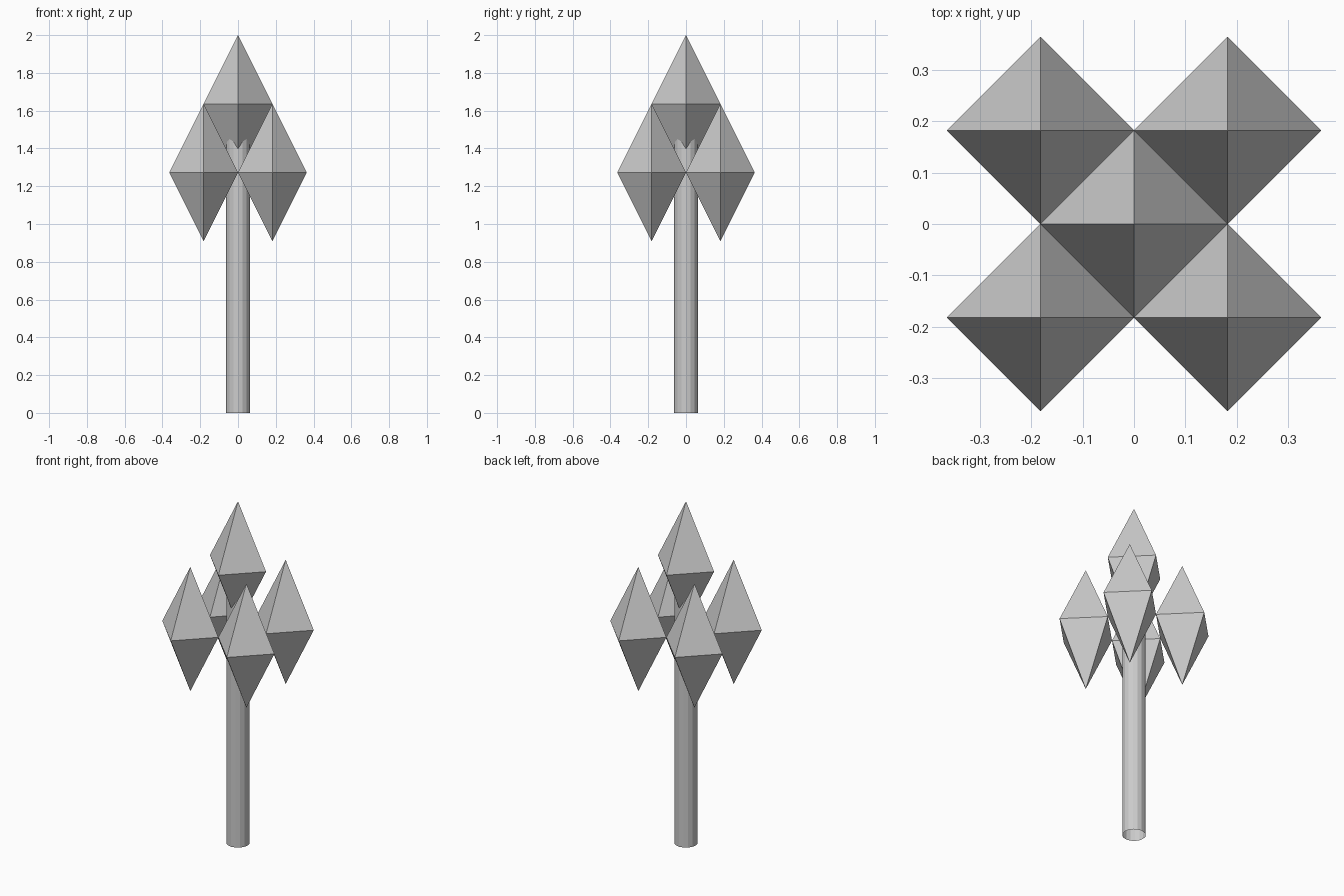
import bpy, bmesh

if "Cube" in bpy.data.objects:
    bpy.data.objects.remove(bpy.data.objects["Cube"])

U = 2 / 11  # half-width of one crystal


def mesh_object(name, bm):
    me = bpy.data.meshes.new(name)
    bm.to_mesh(me)
    bm.free()
    ob = bpy.data.objects.new(name, me)
    bpy.context.collection.objects.link(ob)
    return ob


def crystal(name, x, y, z):
    """Tall octahedron centred on its equator."""
    bm = bmesh.new()
    ring = [bm.verts.new(p) for p in ((U, 0, 0), (0, U, 0), (-U, 0, 0), (0, -U, 0))]
    top, bottom = bm.verts.new((0, 0, 2 * U)), bm.verts.new((0, 0, -2 * U))
    for i in range(4):
        a, b = ring[i], ring[(i + 1) % 4]
        bm.faces.new((a, b, top))
        bm.faces.new((b, a, bottom))
    mesh_object(name, bm).location = (x, y, z)


# Top crystal and the four around it
crystal("top_crystal", 0, 0, 9 * U)
for i, (sx, sy) in enumerate(((1, 1), (-1, 1), (-1, -1), (1, -1)), 1):
    crystal(f"side_crystal_{i}", sx * U, sy * U, 7 * U)

# Round stem, open at the ends, running up into the top crystal
HEIGHT = 8 * U
bm = bmesh.new()
bmesh.ops.create_cone(bm, cap_ends=False, segments=16, radius1=0.0625,
                      radius2=0.0625, depth=HEIGHT)
stem = mesh_object("stem", bm)
stem.location.z = HEIGHT / 2
